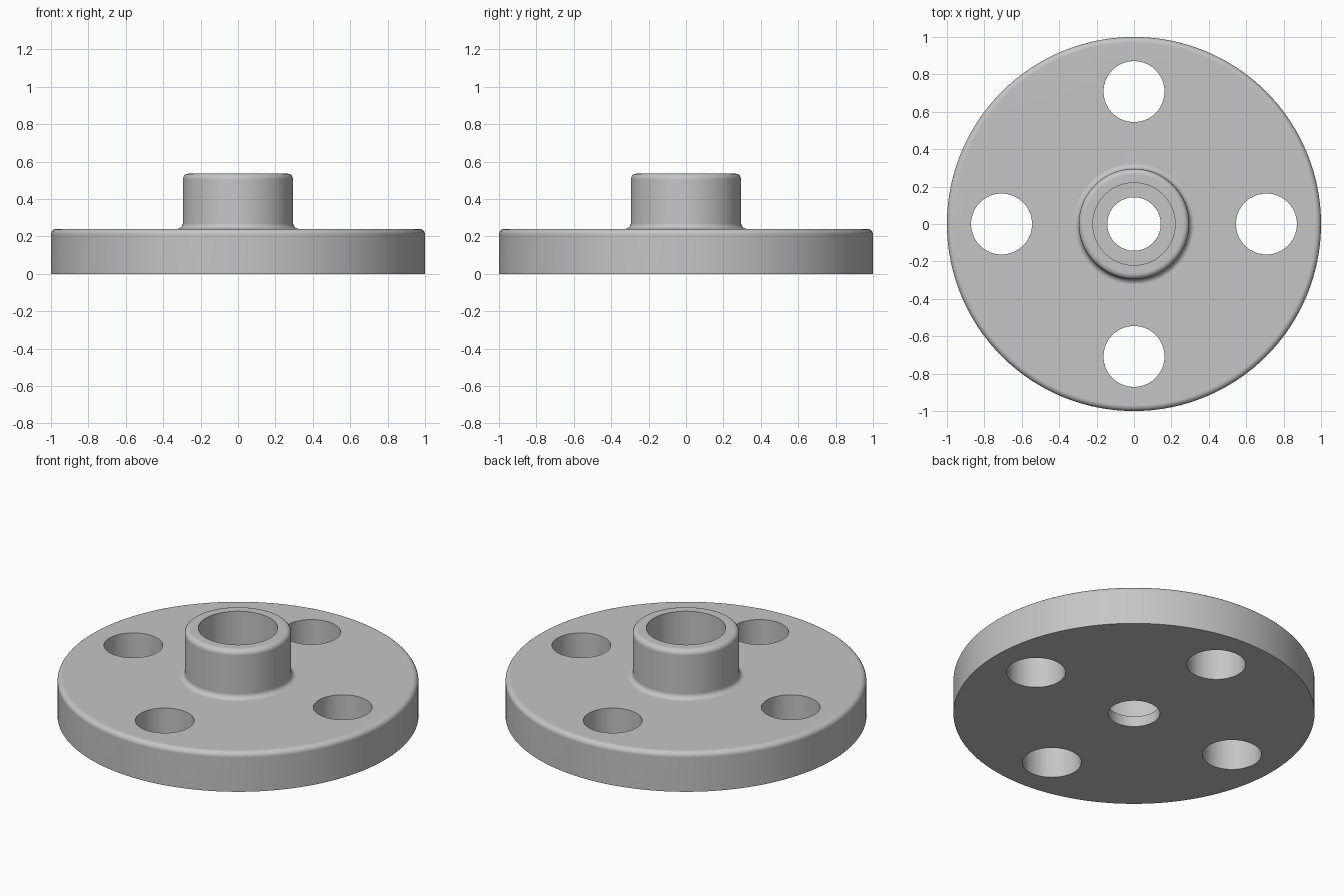
import bpy
import bmesh
from math import cos, sin, pi, tau, radians
from mathutils import Vector

cube = bpy.data.objects.get("Cube")
if cube:
    bpy.data.objects.remove(cube, do_unlink=True)

# Main sizes
FLANGE_R, FLANGE_TOP = 1.0, 0.24
HUB_R, HUB_TOP = 0.295, 0.535
BORE_R, COUNTERBORE_R, LEDGE_Z = 0.143, 0.22, 0.064
BOLT_R, BOLT_CIRCLE = 0.163, 0.708
FILLET = 0.03
SEGMENTS = 128

steel = bpy.data.materials.new("grey_metal")
steel.use_nodes = True
grey = (0.56, 0.56, 0.56, 1)
steel.diffuse_color = grey
steel.node_tree.nodes["Principled BSDF"].inputs["Base Color"].default_value = grey


def arc(cx, cz, r, start, end, steps=6):
    """Points of a fillet in the profile plane, angles in degrees."""
    angles = [radians(start + (end - start) * i / steps) for i in range(steps + 1)]
    return [(cx + r * cos(a), cz + r * sin(a)) for a in angles]


def lathe(name, profile):
    """Revolve a closed profile of (radius, z) points about z."""
    bm = bmesh.new()
    verts = [bm.verts.new((r, 0, z)) for r, z in profile]
    edges = [bm.edges.new((verts[i - 1], verts[i])) for i in range(len(verts))]
    bmesh.ops.spin(bm, geom=verts + edges, cent=(0, 0, 0), axis=(0, 0, 1),
                   angle=tau, steps=SEGMENTS, use_duplicate=False)
    bmesh.ops.remove_doubles(bm, verts=bm.verts, dist=1e-4)
    bmesh.ops.recalc_face_normals(bm, faces=bm.faces)
    mesh = bpy.data.meshes.new(name)
    bm.to_mesh(mesh)
    bm.free()
    mesh.materials.append(steel)
    obj = bpy.data.objects.new(name, mesh)
    bpy.context.collection.objects.link(obj)
    return obj


# Flange with raised hub and stepped bore, as one revolved section
profile = [(BORE_R, 0), (FLANGE_R, 0)]
profile += arc(FLANGE_R - FILLET, FLANGE_TOP - FILLET, FILLET, 0, 90)
profile += arc(HUB_R + FILLET, FLANGE_TOP + FILLET, FILLET, 270, 180)
profile += arc(HUB_R - FILLET, HUB_TOP - FILLET, FILLET, 0, 90)
profile += [(COUNTERBORE_R, HUB_TOP), (COUNTERBORE_R, LEDGE_Z), (BORE_R, LEDGE_Z)]
flange = lathe("hub_flange", profile)

# Four bolt holes drilled through the flange
bm = bmesh.new()
for i in range(4):
    hole = bmesh.ops.create_cone(bm, cap_ends=True, segments=64, radius1=BOLT_R,
                                 radius2=BOLT_R, depth=0.6)
    a = i * pi / 2
    bmesh.ops.translate(bm, verts=hole["verts"],
                        vec=Vector((cos(a), sin(a), 0)) * BOLT_CIRCLE)
cutter_mesh = bpy.data.meshes.new("bolt_hole_cutter")
bm.to_mesh(cutter_mesh)
bm.free()
cutter_mesh.materials.append(steel)
cutter = bpy.data.objects.new("bolt_hole_cutter", cutter_mesh)
cutter.hide_render = True
bpy.context.collection.objects.link(cutter)

drill = flange.modifiers.new("bolt_holes", "BOOLEAN")
drill.operation = "DIFFERENCE"
drill.solver = "EXACT"
drill.object = cutter

bpy.ops.object.select_all(action="DESELECT")
flange.select_set(True)
bpy.context.view_layer.objects.active = flange
bpy.ops.object.modifier_apply(modifier=drill.name)
bpy.data.objects.remove(cutter, do_unlink=True)

# Smooth fillets and walls, crisp bore edges, flat planar faces
bpy.ops.object.shade_smooth_by_angle(angle=radians(35))
weighted = flange.modifiers.new("flat_face_normals", "WEIGHTED_NORMAL")
weighted.keep_sharp = True
